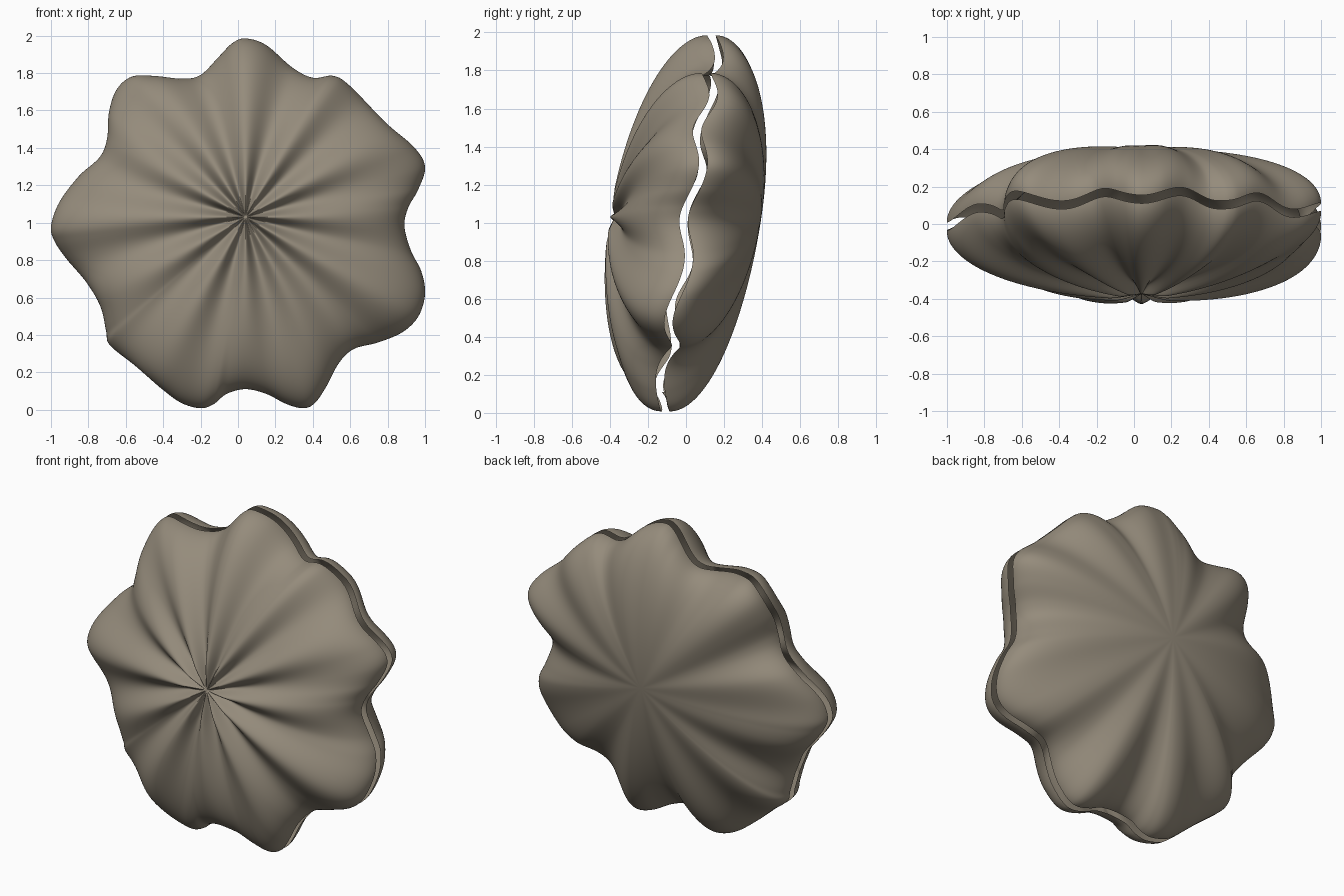
import bpy, bmesh, math
from mathutils import Vector

if "Cube" in bpy.data.objects:
    bpy.data.objects.remove(bpy.data.objects["Cube"])

CX, CZ = 0.04, 1.03          # where the ribs meet
# Lobed outline seen from the front (x, z), clockwise from the top
OUTLINE = [(.04, 1.985), (.15, 1.95), (.29, 1.83), (.4, 1.775), (.51, 1.785), (.6, 1.73), (.79, 1.535),
           (.94, 1.405), (1, 1.3), (.965, 1.18), (.91, 1.08), (.89, .98), (.925, .85), (.98, .74), (1, .62),
           (.965, .5), (.88, .415), (.75, .36), (.62, .325), (.54, .25), (.47, .12), (.41, .035), (.35, .008),
           (.26, .03), (.15, .085), (.04, .11), (-.06, .085), (-.13, .03), (-.2, .008), (-.3, .035),
           (-.4, .105), (-.55, .235), (-.685, .345), (-.705, .42), (-.735, .55), (-.81, .68), (-.92, .81),
           (-.98, .9), (-1, .98), (-.955, 1.11), (-.85, 1.25), (-.74, 1.35), (-.7, 1.45), (-.69, 1.59),
           (-.65, 1.71), (-.57, 1.78), (-.45, 1.785), (-.3, 1.77), (-.2, 1.79), (-.1, 1.89), (-.03, 1.96)]


def smooth_loop(points, steps):
    """Closed Catmull-Rom curve through the points."""
    pts, out = [Vector(p) for p in points], []
    n = len(pts)
    for i in range(n):
        a, b, c, d = (pts[(i + k) % n] for k in (-1, 0, 1, 2))
        for s in range(steps):
            t = s / steps
            out.append(0.5 * (2 * b + (c - a) * t + (2 * a - 5 * b + 4 * c - d) * t * t
                              + (3 * b - a - 3 * c + d) * t ** 3))
    return out


RIM = smooth_loop(OUTLINE, 8)
RINGS = 48


def valve(name, side, depth, rib_fade):
    """Domed, tilted half shell with twelve ribs; side is -1 front, +1 back."""
    bm = bmesh.new()

    def vert(p, t):
        dx, dz = p.x - CX, p.y - CZ
        x, z = CX + dx * t, CZ + dz * t
        wave = -0.03 * math.cos(12 * math.atan2(dx, dz)) * rib_fade(t)
        dome = depth * math.sqrt(max(0, 1 - t * t))
        return bm.verts.new((x, 0.015 + 0.15 * (z - 1) + wave + side * (0.022 + dome), z))

    apex = vert(RIM[0], 0)
    rings = [[vert(p, math.sin(math.pi / 2 * k / RINGS)) for p in RIM] for k in range(1, RINGS + 1)]
    n = len(RIM)
    for i in range(n):
        j = (i + 1) % n
        bm.faces.new((apex, rings[0][i], rings[0][j]))
        for a, b in zip(rings, rings[1:]):
            bm.faces.new((a[i], b[i], b[j], a[j]))
    bm.normal_update()
    # Point the normals outwards
    if sum(f.normal.y for f in bm.faces) * side < 0:
        bmesh.ops.reverse_faces(bm, faces=bm.faces[:])
    for f in bm.faces:
        f.smooth = True
    mesh = bpy.data.meshes.new(name)
    bm.to_mesh(mesh)
    bm.free()
    ob = bpy.data.objects.new(name, mesh)
    bpy.context.collection.objects.link(ob)
    mat = bpy.data.materials.get("shell") or bpy.data.materials.new("shell")
    mat.diffuse_color = (0.30, 0.26, 0.20, 1)
    mat.use_nodes = True
    mat.node_tree.nodes["Principled BSDF"].inputs["Base Color"].default_value = mat.diffuse_color
    mesh.materials.append(mat)


# Strongly ribbed front half, smoother back half
valve("front_shell", -1, 0.37, lambda t: min(1, t / 0.15))
valve("back_shell", 1, 0.355, lambda t: t * t)
